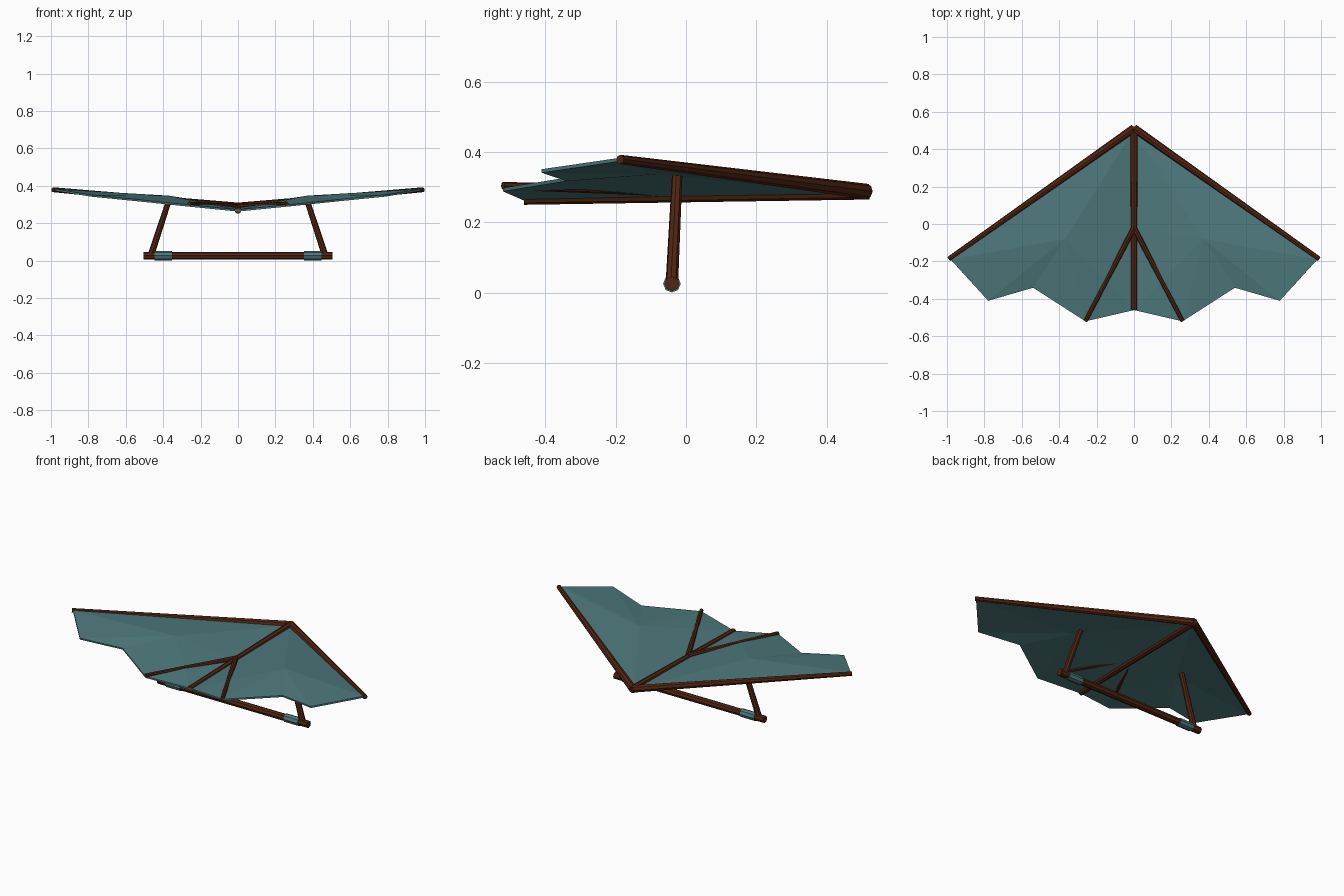
import bpy, bmesh
from mathutils import Vector

cube = bpy.data.objects.get("Cube")
if cube:
    bpy.data.objects.remove(cube, do_unlink=True)


def material(name, rgb):
    m = bpy.data.materials.new(name)
    m.use_nodes = True
    m.diffuse_color = (*rgb, 1)
    m.node_tree.nodes["Principled BSDF"].inputs["Base Color"].default_value = (*rgb, 1)
    return m


wood = material("dark wood", (0.085, 0.018, 0.006))
cloth = material("teal cloth", (0.075, 0.19, 0.2))


def rod(name, start, end, r1, r2=None, mat=wood, sides=8):
    """Faceted, optionally tapered pole between two points."""
    a, b = Vector(start), Vector(end)
    bpy.ops.mesh.primitive_cone_add(vertices=sides, radius1=r1, radius2=r2 or r1,
                                    depth=(b - a).length, location=(a + b) / 2)
    ob = bpy.context.object
    ob.name = name
    ob.rotation_euler = (b - a).to_track_quat('Z', 'Y').to_euler()
    ob.data.materials.append(mat)
    return ob


# Sail: half outline fanned around a raised crown, mirrored across the keel
outline = [(0, 0.50, 0.283), (0.98, -0.19, 0.378), (0.78, -0.41, 0.346),
           (0.54, -0.34, 0.322), (0.26, -0.52, 0.293), (0, -0.46, 0.267),
           (0, -0.02, 0.276)]
bm = bmesh.new()
crown = bm.verts.new((0.37, -0.08, 0.342))
rim = [bm.verts.new(p) for p in outline]
for i, v in enumerate(rim):
    bm.faces.new((crown, rim[(i + 1) % len(rim)], v))
bmesh.ops.recalc_face_normals(bm, faces=bm.faces)
if sum(f.normal.z for f in bm.faces) < 0:
    bmesh.ops.reverse_faces(bm, faces=bm.faces)
mesh = bpy.data.meshes.new("sail")
bm.to_mesh(mesh)
bm.free()
sail = bpy.data.objects.new("sail", mesh)
bpy.context.collection.objects.link(sail)
mesh.materials.append(cloth)
mirror = sail.modifiers.new("mirror", 'MIRROR')
mirror.use_clip = True
thick = sail.modifiers.new("thickness", 'SOLIDIFY')
thick.thickness = 0.01
thick.offset = 0

# Central keel
rod("keel", (0, -0.46, 0.268), (0, 0.52, 0.287), 0.018, 0.022)

# Paired frame poles
for side, s in (("left", 1), ("right", -1)):
    rod(side + "_leading_edge", (0, 0.512, 0.288), (s * 0.99, -0.187, 0.379), 0.022, 0.013)
    rod(side + "_batten", (0, -0.02, 0.288), (s * 0.26, -0.52, 0.304), 0.015, 0.011)
    rod(side + "_strut", (s * 0.465, -0.04, 0.03), (s * 0.365, -0.025, 0.335), 0.018, 0.015)
    rod(side + "_grip", (s * 0.352, -0.04, 0.026), (s * 0.446, -0.04, 0.026), 0.025, mat=cloth)

# Control bar
rod("control_bar", (-0.505, -0.04, 0.026), (0.505, -0.04, 0.026), 0.021)
